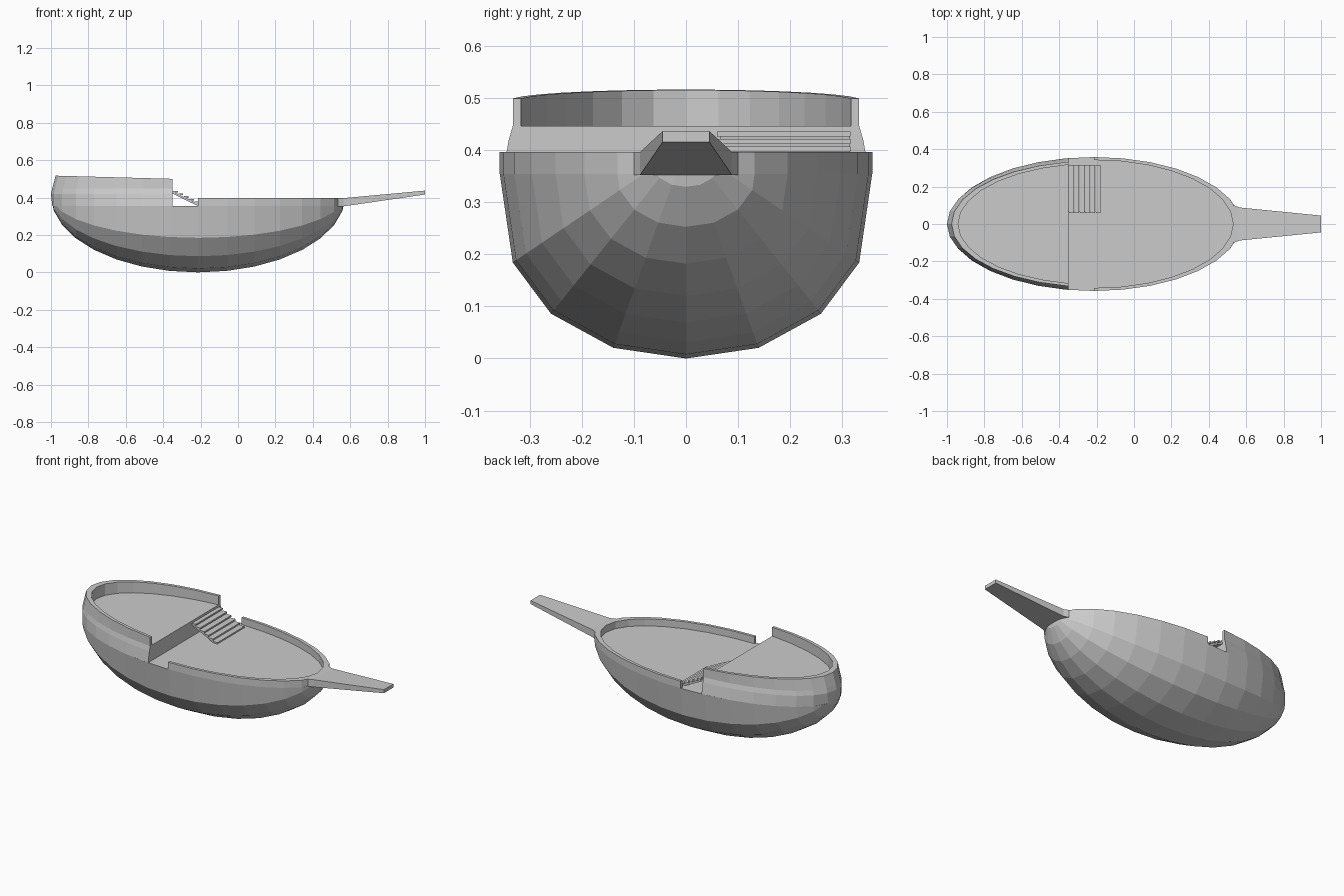
import bpy, bmesh
from math import sin, cos, acos, radians

if "Cube" in bpy.data.objects:
    bpy.data.objects.remove(bpy.data.objects["Cube"])

CX, CZ = -0.213, 0.41            # hull centre
LEN, WID, DEPTH = 0.787, 0.358, 0.41
DECK, AFT_DECK, BREAK = 0.355, 0.447, -0.35
# hull half section: (width fraction, depth fraction)
SECTION = [(0, 1), (0.39, 0.95), (0.725, 0.79), (0.93, 0.55), (1, 0.134), (1, 0)]


def finish(name, bm):
    bmesh.ops.remove_doubles(bm, verts=bm.verts, dist=1e-4)
    bmesh.ops.recalc_face_normals(bm, faces=bm.faces)
    me = bpy.data.meshes.new(name)
    bm.to_mesh(me)
    bm.free()
    ob = bpy.data.objects.new(name, me)
    bpy.context.collection.objects.link(ob)
    return ob


def skin(bm, rows):
    """Bridge equal-length rows of points with quads."""
    vs = [[bm.verts.new(p) for p in r] for r in rows]
    for a, b in zip(vs, vs[1:]):
        for i in range(len(a) - 1):
            bm.faces.new((a[i], a[i + 1], b[i + 1], b[i]))
    return vs


def width_at(d):
    for (y0, d0), (y1, d1) in zip(SECTION, SECTION[1:]):
        if d1 <= d <= d0:
            return y0 + (y1 - y0) * (d0 - d) / (d0 - d1)
    return 0


# Hull: faceted ellipsoid lying along x, cut flat at the waist deck
bm = bmesh.new()
half = SECTION[1:]
full = [(-y, d) for y, d in reversed(half)] + [SECTION[0]] + half
rings = []
for k in range(-8, 9):
    t = radians(11.25 * k)
    s = max(cos(t), 1e-6)
    rings.append([(CX + LEN * sin(t), WID * s * y, CZ - DEPTH * s * d) for y, d in full])
skin(bm, rings)
bmesh.ops.remove_doubles(bm, verts=bm.verts, dist=1e-4)
bmesh.ops.bisect_plane(bm, geom=bm.verts[:] + bm.edges[:] + bm.faces[:],
                       plane_co=(0, 0, DECK), plane_no=(0, 0, 1), clear_outer=True)
bmesh.ops.holes_fill(bm, edges=[e for e in bm.edges if e.is_boundary], sides=0)
finish("hull", bm)


def outline(angles, side, x0, z, a=None, b=None):
    """U-shaped deck outline; without a, b it follows the hull's sheer."""
    pts = []
    for i, deg in enumerate(angles):
        t = radians(deg)
        if a is None:
            if deg == 90:
                t = acos((CZ - DECK) / DEPTH)
            y = WID * cos(t) * width_at((CZ - DECK) / (DEPTH * cos(t)))
            x = CX + side * LEN * sin(t)
        else:
            x, y = CX + side * a * sin(t), b * cos(t)
        if deg == 90:
            y = 0
        if i == 0:
            x = x0
        pts.append((x, y, z(x) if callable(z) else z))
    return pts + [(x, -y, z) for x, y, z in reversed(pts[:-1])]


# Raised aft castle with its rail, deck and front bulkhead
def rail_top(x):
    return 0.5 + (BREAK - x) * 0.027


ang = [10.03] + [11.25 * k for k in range(2, 9)]
bm = bmesh.new()
v = skin(bm, [outline(ang, -1, BREAK, DECK),
              outline(ang, -1, BREAK, 0.42, 0.787, 0.346),
              outline(ang, -1, BREAK, AFT_DECK, 0.781, 0.338),
              outline(ang, -1, BREAK, rail_top, 0.762, 0.338),
              outline(ang, -1, BREAK, rail_top, 0.727, 0.322),
              outline(ang, -1, BREAK, AFT_DECK, 0.727, 0.322)])
bm.faces.new(v[-1])
bm.faces.new([r[0] for r in v] + [r[-1] for r in reversed(v)])
finish("aft_castle", bm)

# Low bulwark round the fore deck
ang = [11.25 * k for k in range(9)]
sheer = outline(ang, 1, -0.215, DECK)
bm = bmesh.new()
v = skin(bm, [sheer, [(x, y, 0.397) for x, y, z in sheer],
              outline(ang, 1, -0.215, 0.397, 0.743, 0.342),
              outline(ang, 1, -0.215, DECK, 0.743, 0.342)])
for end in (0, -1):
    bm.faces.new([r[end] for r in v])
finish("fore_bulwark", bm)

# Tapered beak at the bow
bm = bmesh.new()
rows = []
for x, w_low, w_top, z0, z1 in [(0.535, 0.1, 0.1, 0.353, 0.397),
                                (0.565, 0.088, 0.088, 0.353, 0.397),
                                (1.0, 0.045, 0.045, 0.416, 0.437)]:
    rows.append([(x, -w_low, z0), (x, w_low, z0), (x, w_top, z1), (x, -w_top, z1),
                 (x, -w_low, z0)])
v = skin(bm, rows)
for r in (v[0], v[-1]):
    bm.faces.new(r[:4])
finish("beak", bm)


def prism(name, profile, y0, y1):
    bm = bmesh.new()
    v = skin(bm, [[(x, y, z) for x, z in profile + profile[:1]] for y in (y0, y1)])
    for r in v:
        bm.faces.new(r[:-1])
    finish(name, bm)


# Stairs from the fore deck up to the aft deck: sloping board and thin treads
prism("stair_board", [(-0.35, 0.433), (-0.35, 0.421), (-0.215, 0.355), (-0.19, 0.355)],
      0.065, 0.315)
for i in range(6):
    x, z = -0.347 + 0.0285 * i, 0.436 - 0.0145 * i
    prism(f"stair_tread_{i + 1}", [(x, z), (x + 0.025, z), (x + 0.025, z - 0.009),
                                   (x, z - 0.009)], 0.06, 0.316)
